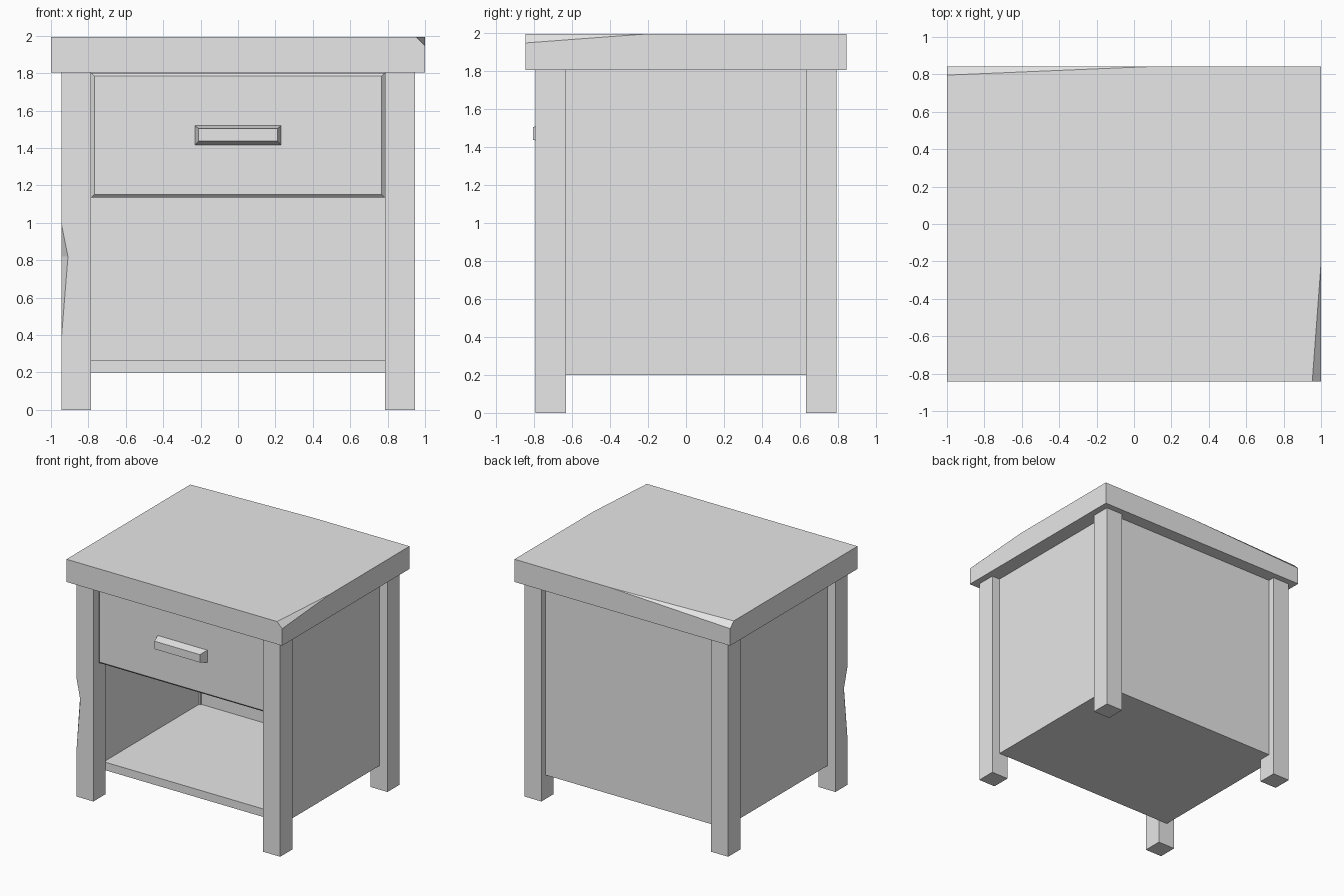
import bpy
import bmesh
from math import radians

cube = bpy.data.objects.get("Cube")
if cube:
    bpy.data.objects.remove(cube, do_unlink=True)

grey = bpy.data.materials.new("plain_grey")
grey.use_nodes = True
grey.diffuse_color = (0.8, 0.8, 0.8, 1)
for node in grey.node_tree.nodes:
    if node.type == "BSDF_PRINCIPLED":
        node.inputs["Base Color"].default_value = grey.diffuse_color


def add_hull(bm, points):
    """Add the convex solid around the points."""
    verts = [bm.verts.new(p) for p in points]
    bmesh.ops.convex_hull(bm, input=verts)


def corners(x0, x1, y0, y1, z0, z1):
    return [(x, y, z) for x in (x0, x1) for y in (y0, y1) for z in (z0, z1)]


def rect(half_x, y, z0, z1):
    return [(x, y, z) for x in (-half_x, half_x) for z in (z0, z1)]


def finish(bm, name):
    """Merge flat faces and turn the mesh into an object."""
    bmesh.ops.dissolve_limit(bm, angle_limit=radians(0.5),
                             verts=bm.verts[:], edges=bm.edges[:])
    bmesh.ops.recalc_face_normals(bm, faces=bm.faces[:])
    mesh = bpy.data.meshes.new(name)
    bm.to_mesh(mesh)
    bm.free()
    mesh.materials.append(grey)
    obj = bpy.data.objects.new(name, mesh)
    bpy.context.collection.objects.link(obj)
    return obj


def solid(name, points):
    bm = bmesh.new()
    add_hull(bm, points)
    return finish(bm, name)


# Table top with two long chips worn off its upper edges
W, D = 1.0, 0.843
UNDER, TOP, CHIP = 1.803, 1.993, 0.047
solid("table_top", [
    (-W, -D, UNDER), (W, -D, UNDER), (W, D, UNDER), (-W, D, UNDER),
    (-W, -D, TOP), (W, D, TOP),
    (W - CHIP, -D, TOP), (W, -D, TOP - CHIP), (W, -0.21, TOP),
    (-W, D - CHIP, TOP), (-W, D, TOP - CHIP), (0.12, D, TOP),
])

# Three plain legs
IN_X, OUT_X = 0.787, 0.945
IN_Y, OUT_Y = 0.63, 0.791
solid("front_left_leg", corners(IN_X, OUT_X, -OUT_Y, -IN_Y, 0, UNDER))
solid("back_left_leg", corners(IN_X, OUT_X, IN_Y, OUT_Y, 0, UNDER))
solid("back_right_leg", corners(-OUT_X, -IN_X, IN_Y, OUT_Y, 0, UNDER))

# Front right leg with a notch in its outer edge
NOTCH = 0.82
ring = [(-IN_X, -OUT_Y), (-IN_X, -IN_Y), (-OUT_X, -IN_Y), (-OUT_X, -OUT_Y)]
waist = ring[:3] + [(-OUT_X, -OUT_Y + 0.05), (-OUT_X + 0.036, -OUT_Y)]
bm = bmesh.new()
for end, edge in ((0, 0.37), (UNDER, 1.0)):
    add_hull(bm, [(x, y, end) for x, y in ring]
             + [(x, y, NOTCH) for x, y in waist]
             + [(-OUT_X, -OUT_Y, edge)])
inner = [f for f in bm.faces
         if all(abs(v.co.z - NOTCH) < 0.001 for v in f.verts)]
bmesh.ops.delete(bm, geom=inner, context="FACES")
bmesh.ops.remove_doubles(bm, verts=bm.verts[:], dist=0.0005)
finish(bm, "front_right_leg")

# Cabinet: a box hollowed out from the front
WALL = 0.095
FRONT, BACK = -0.63, 0.735
cabinet = solid("cabinet", corners(-0.87, 0.87, FRONT, BACK, 0.2, UNDER))
bm = bmesh.new()
bm.from_mesh(cabinet.data)
face = min(bm.faces, key=lambda f: f.calc_center_median().y)
bmesh.ops.inset_individual(bm, faces=[face], thickness=WALL)
hole = bmesh.ops.extrude_discrete_faces(bm, faces=[face])["faces"][0]
bmesh.ops.translate(bm, verts=hole.verts[:], vec=(0, BACK - WALL - FRONT, 0))
bm.to_mesh(cabinet.data)
bm.free()

# Drawer with a bevelled front
FACE_Y, BEVEL = -0.735, 0.018
LOW, HALF = 1.134, 0.786
solid("drawer", rect(HALF, 0.68, LOW, UNDER - 0.002)
      + rect(HALF, FACE_Y + BEVEL, LOW, UNDER - 0.002)
      + rect(HALF - BEVEL, FACE_Y, LOW + BEVEL, UNDER - BEVEL))

# Tapered drawer handle
solid("drawer_handle", rect(0.23, FACE_Y, 1.415, 1.519)
      + rect(0.211, -0.805, 1.437, 1.503))
